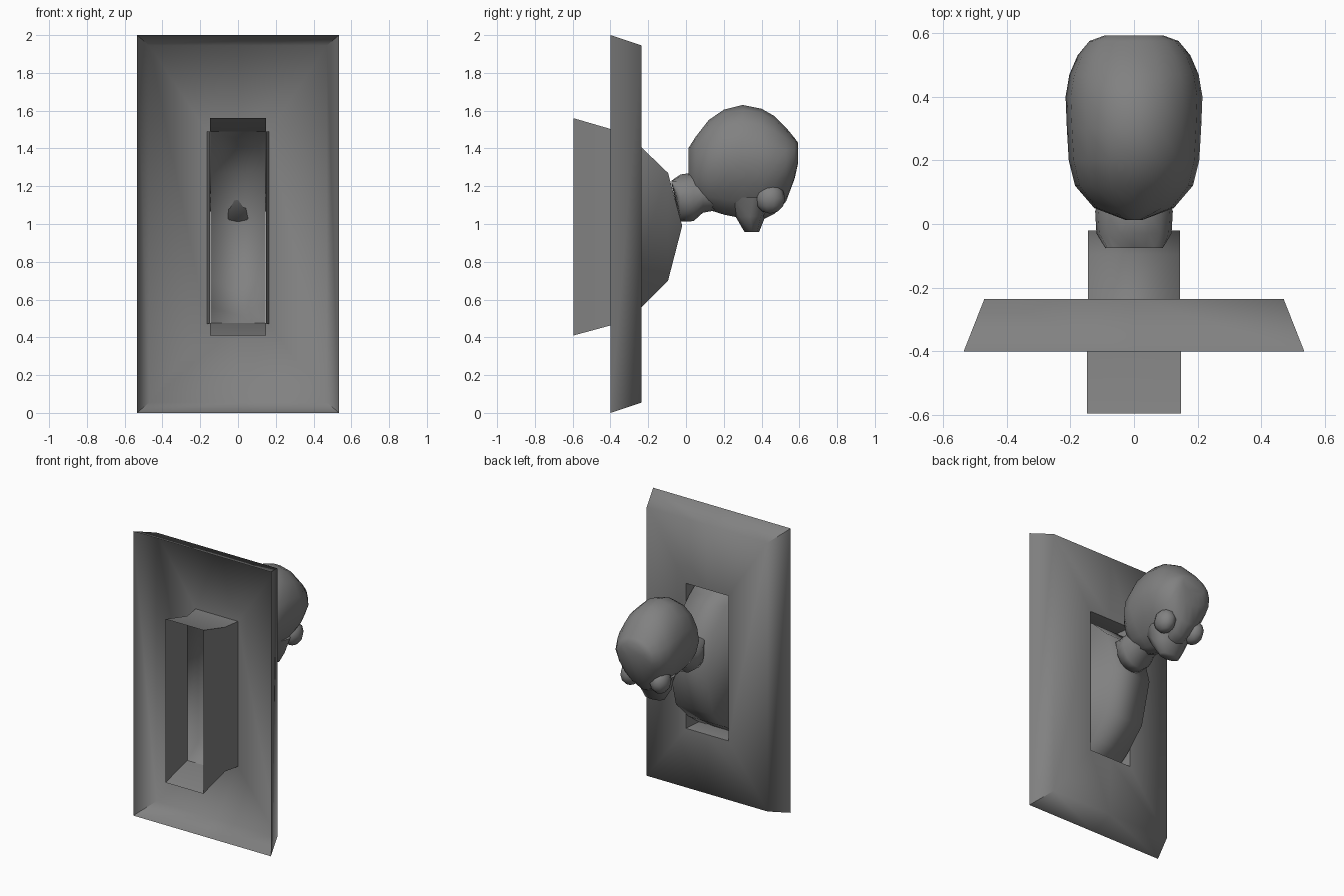
import bpy, bmesh, math
from mathutils import Matrix

if "Cube" in bpy.data.objects:
    bpy.data.objects.remove(bpy.data.objects["Cube"])

grey = bpy.data.materials.new("dark_grey")
grey.diffuse_color = (0.22, 0.22, 0.22, 1)
grey.use_nodes = True
grey.node_tree.nodes["Principled BSDF"].inputs["Base Color"].default_value = grey.diffuse_color


def finish(name, bm, angle):
    bmesh.ops.remove_doubles(bm, verts=bm.verts, dist=1e-5)
    bmesh.ops.recalc_face_normals(bm, faces=bm.faces)
    me = bpy.data.meshes.new(name)
    bm.to_mesh(me)
    bm.free()
    me.materials.append(grey)
    ob = bpy.data.objects.new(name, me)
    bpy.context.collection.objects.link(ob)
    bpy.ops.object.select_all(action='DESELECT')
    ob.select_set(True)
    bpy.context.view_layer.objects.active = ob
    bpy.ops.object.shade_smooth_by_angle(angle=math.radians(angle))
    return ob


def loft(name, rings, angle, caps=False):
    bm = bmesh.new()
    loops = [[bm.verts.new(p) for p in r] for r in rings]
    n = len(loops[0])
    for a, b in zip(loops, loops[1:]):
        for i in range(n):
            j = (i + 1) % n
            bm.faces.new((a[i], a[j], b[j], b[i]))
    if caps:
        bm.faces.new(loops[0])
        bm.faces.new(loops[-1])
    return finish(name, bm, angle)


def rect(y, hx, z0, z1):
    # extra points on top and bottom follow the centre line
    return [(-hx, y, z0), (0, y, z0), (hx, y, z0), (hx, y, z1), (0, y, z1), (-hx, y, z1)]


def oval(y, hx, z0, z1, pinch=0.0, n=16):
    pts = []
    for i in range(n):
        a = 2 * math.pi * i / n
        s = math.sin(a)
        w = hx * (1 + pinch * min(s, 0))
        pts.append((w * math.cos(a), y, (z0 + z1) / 2 + (z1 - z0) / 2 * s))
    return pts


def level(z, hx, y0, y1):
    ym, hy = (y0 + y1) / 2, (y1 - y0) / 2
    return [(hx * math.cos(t), ym + hy * math.sin(t), z)
            for t in (math.pi * k / 4 for k in range(8))]


# Thin flared wall panel, recessed lip and open sleeve at the front
loft("wall_panel", [rect(-0.40, 0.535, 0, 2), rect(-0.235, 0.47, 0.055, 1.945),
                    rect(-0.235, 0.165, 0.47, 1.49), rect(-0.355, 0.147, 0.475, 1.49),
                    rect(-0.595, 0.147, 0.41, 1.56)], 80)

# Hollow curved shell behind the opening, open towards the sleeve
prof = [(-0.355, 1.49), (-0.235, 1.405), (-0.095, 1.27), (-0.02, 0.99),
        (-0.095, 0.70), (-0.235, 0.56), (-0.355, 0.475)]
bm = bmesh.new()
left, right = [[bm.verts.new((x, y, z)) for y, z in prof] for x in (-0.145, 0.145)]
for i in range(len(prof) - 1):
    bm.faces.new((left[i], left[i + 1], right[i + 1], right[i]))
bm.faces.new(left)
bm.faces.new(right)
finish("curved_shell", bm, 120)

# Neck stub, open where it meets the shell and the head
loft("neck", [oval(*s) for s in ((-0.076, 0.09, 1.21, 1.23), (-0.03, 0.118, 1.012, 1.262),
                                 (0.04, 0.122, 1.015, 1.272), (0.09, 0.105, 1.06, 1.25),
                                 (0.20, 0.10, 1.08, 1.26))], 80)

# Head, narrower underneath
head = ((0.012, 0.025, 1.20, 1.40, 0), (0.05, 0.125, 1.13, 1.46, 0.05),
        (0.12, 0.185, 1.075, 1.55, 0.15), (0.20, 0.205, 1.05, 1.605, 0.25),
        (0.30, 0.211, 1.03, 1.63, 0.3), (0.40, 0.215, 1.02, 1.61, 0.35),
        (0.47, 0.203, 1.055, 1.57, 0.35), (0.53, 0.177, 1.12, 1.51, 0.25),
        (0.575, 0.14, 1.24, 1.455, 0), (0.593, 0.09, 1.32, 1.43, 0))
loft("head", [oval(*s) for s in head], 80, True)

# Tapered jaw below the head
loft("jaw", [level(1.14, 0.155, 0.20, 0.51), level(1.04, 0.125, 0.262, 0.42),
             level(0.957, 0.075, 0.31, 0.387)], 80, True)

# Mirrored cheek bumps
for side, x in (("left", -0.115), ("right", 0.115)):
    bm = bmesh.new()
    bmesh.ops.create_uvsphere(bm, u_segments=10, v_segments=6, radius=1)
    bmesh.ops.transform(bm, verts=bm.verts,
                        matrix=Matrix.Translation((x, 0.445, 1.135)) @ Matrix.Diagonal((0.065, 0.08, 0.08, 1)))
    finish(side + "_cheek", bm, 80)
